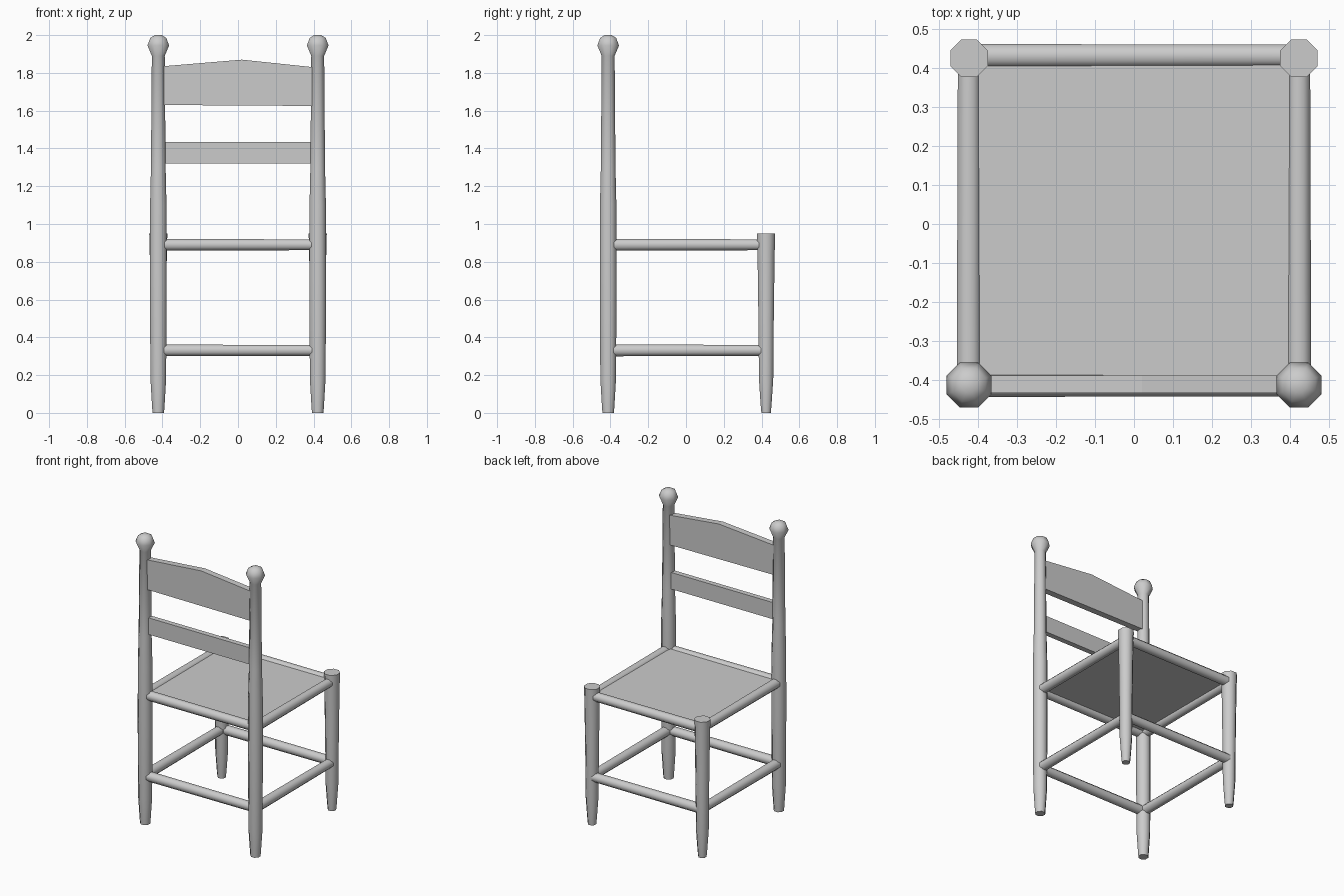
import bpy, bmesh, math
from mathutils import Vector

if "Cube" in bpy.data.objects:
    bpy.data.objects.remove(bpy.data.objects["Cube"])


def make_object(name, bm, smooth=True):
    bmesh.ops.recalc_face_normals(bm, faces=bm.faces)
    mesh = bpy.data.meshes.new(name)
    bm.to_mesh(mesh)
    bm.free()
    obj = bpy.data.objects.new(name, mesh)
    bpy.context.collection.objects.link(obj)
    if smooth:
        bpy.ops.object.select_all(action='DESELECT')
        bpy.context.view_layer.objects.active = obj
        obj.select_set(True)
        bpy.ops.object.shade_smooth_by_angle(angle=math.radians(50))
    return obj


def lathe(name, start, direction, profile, sides=8):
    """Capped turned part: profile is (distance, radius) along direction."""
    bm = bmesh.new()
    rot = Vector((0, 0, 1)).rotation_difference(Vector(direction))
    rings = []
    for d, r in profile:
        ring = []
        for i in range(sides):
            a = 2 * math.pi * (i + 0.5) / sides
            p = rot @ Vector((r * math.cos(a), r * math.sin(a), d))
            ring.append(bm.verts.new(p + Vector(start)))
        rings.append(ring)
    for a, b in zip(rings, rings[1:]):
        for i in range(sides):
            j = (i + 1) % sides
            bm.faces.new((a[i], a[j], b[j], b[i]))
    bm.faces.new(rings[0])
    bm.faces.new(rings[-1])
    return make_object(name, bm)


def slat(name, outline, y0, y1):
    """Flat board: an x-z outline given thickness from y0 to y1."""
    bm = bmesh.new()
    face = bm.faces.new([bm.verts.new((x, y0, z)) for x, z in outline])
    ext = bmesh.ops.extrude_face_region(bm, geom=[face])
    verts = [v for v in ext['geom'] if isinstance(v, bmesh.types.BMVert)]
    bmesh.ops.translate(bm, verts=verts, vec=(0, y1 - y0, 0))
    return make_object(name, bm, smooth=False)


X, TALL_Y, SHORT_Y = 0.422, -0.412, 0.424

# Tall posts with knob finials, and short legs
post = [(0, 0.033), (0.04, 0.036), (0.18, 0.045), (0.7, 0.048), (1.1, 0.047),
        (1.3, 0.042), (1.89, 0.037), (1.945, 0.062), (1.985, 0.046), (2.0, 0.02)]
leg = [(0, 0.027), (0.04, 0.031), (0.18, 0.041), (0.5, 0.044), (0.84, 0.049),
       (0.95, 0.052)]
for side, sx in (("left", -1), ("right", 1)):
    lathe(f"tall_post_{side}", (sx * X, TALL_Y, 0), (0, 0, 1), post)
    lathe(f"short_leg_{side}", (sx * X, SHORT_Y, 0), (0, 0, 1), leg)

# Seat rails and lower stretchers
for part, z in (("seat_rail", 0.89), ("stretcher", 0.331)):
    for side, sx in (("left", -1), ("right", 1)):
        length = SHORT_Y - TALL_Y
        lathe(f"{part}_{side}", (sx * X, TALL_Y, z), (0, 1, 0),
              [(0, 0.034), (length, 0.031)])
    for side, y in (("tall_side", TALL_Y), ("short_side", SHORT_Y + 0.006)):
        lathe(f"{part}_{side}", (-X, y, z), (1, 0, 0),
              [(0, 0.033), (2 * X, 0.031)])

# Seat panel
bm = bmesh.new()
bmesh.ops.create_cube(bm, size=1)
bmesh.ops.scale(bm, verts=bm.verts, vec=(0.82, 0.83, 0.018))
bmesh.ops.translate(bm, verts=bm.verts, vec=(0, 0.007, 0.898))
make_object("seat", bm, smooth=False)

# Back slats
slat("upper_back_slat", [(-0.4, 1.63), (0.4, 1.625), (0.4, 1.83),
                         (0.02, 1.87), (-0.4, 1.835)], -0.432, -0.388)
slat("lower_back_slat", [(-0.4, 1.32), (0.4, 1.32), (0.4, 1.435),
                         (-0.4, 1.435)], -0.428, -0.392)
